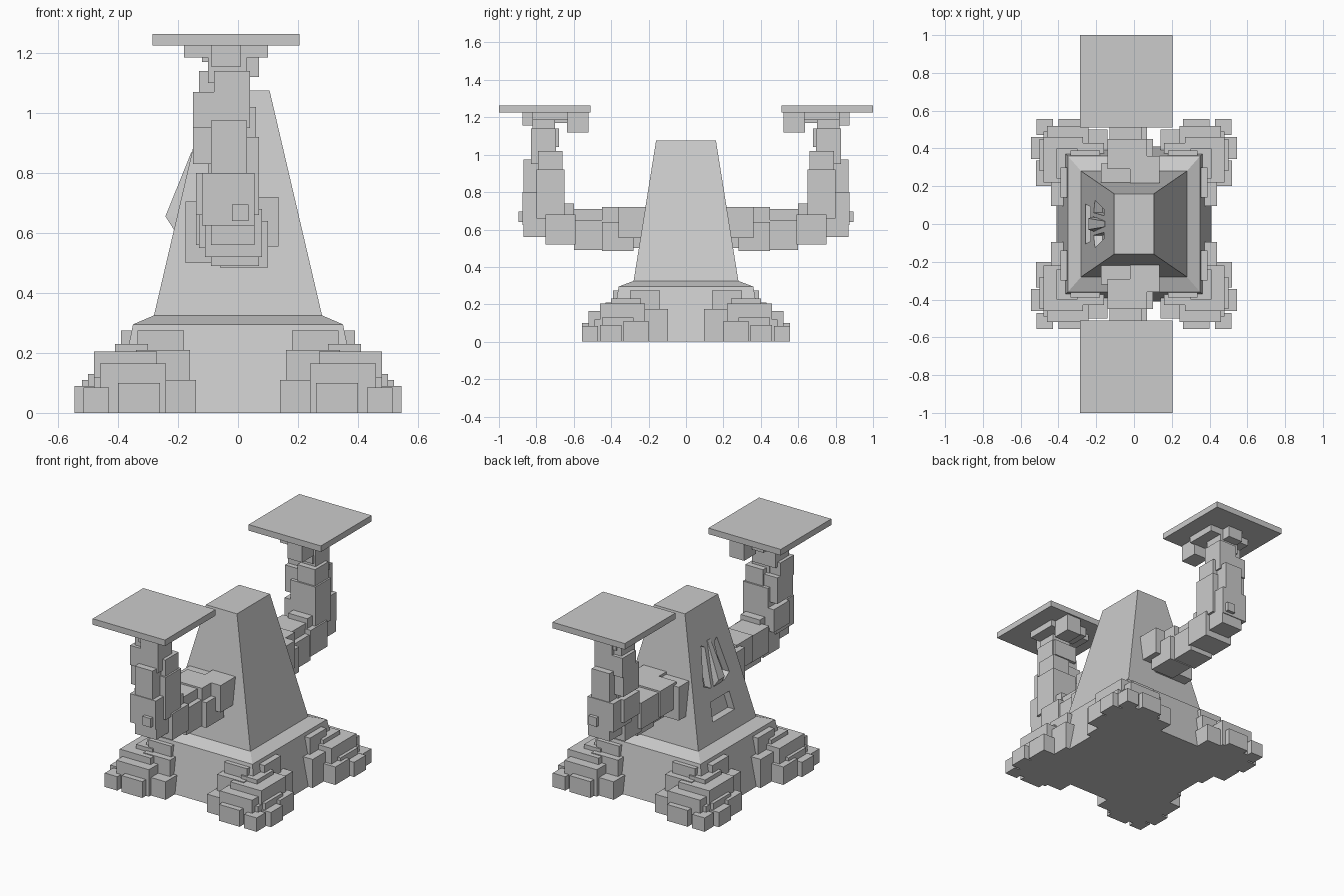
import bpy, bmesh

def make_mesh(name, bm):
    bmesh.ops.recalc_face_normals(bm, faces=bm.faces)
    me = bpy.data.meshes.new(name)
    bm.to_mesh(me)
    bm.free()
    ob = bpy.data.objects.new(name, me)
    bpy.context.collection.objects.link(ob)
    return ob

def loft(name, rings):
    """Connect equal-length rings of points and cap both ends."""
    bm = bmesh.new()
    vs = [[bm.verts.new(p) for p in r] for r in rings]
    n = len(rings[0])
    for a, b in zip(vs, vs[1:]):
        for i in range(n):
            bm.faces.new((a[i], a[(i + 1) % n], b[(i + 1) % n], b[i]))
    bm.faces.new(vs[0])
    bm.faces.new(vs[-1])
    return make_mesh(name, bm)

def boxes(name, specs, sx=1, sy=1):
    """Cluster of blocks given as x0, x1, y0, y1, z0, z1."""
    bm = bmesh.new()
    for x0, x1, y0, y1, z0, z1 in specs:
        r = bmesh.ops.create_cube(bm, size=1)
        for v in r["verts"]:
            v.co.x = sx * (x1 if v.co.x > 0 else x0)
            v.co.y = sy * (y1 if v.co.y > 0 else y0)
            v.co.z = z1 if v.co.z > 0 else z0
    return make_mesh(name, bm)

def rect(hx, hy, z):
    return [(-hx, -hy, z), (hx, -hy, z), (hx, hy, z), (-hx, hy, z)]

def face_x(z):
    """x of the sloping left face at height z"""
    return -0.28 + (z - 0.325) * 0.235

# tapered body on a flared base
body = loft("body", [rect(0.41, 0.41, 0), rect(0.35, 0.36, 0.295),
                     rect(0.28, 0.28, 0.325), rect(0.105, 0.16, 1.075)])

# recessed eyes and mouth
eye = [(0.045, 0.84), (0.075, 0.86), (0.125, 0.64), (0.06, 0.61)]
openings = {
    "eye_left_cutter": eye,
    "eye_right_cutter": [(-y, z) for y, z in eye],
    "mouth_cutter": [(-0.105, 0.43), (0.105, 0.43), (0.09, 0.54), (-0.09, 0.54)],
}
for name, pts in openings.items():
    cutter = loft(name, [[(face_x(z) + d, y, z) for y, z in pts] for d in (-0.05, 0.045)])
    cutter.hide_render = True
    mod = body.modifiers.new(name, "BOOLEAN")
    mod.operation, mod.solver, mod.object = "DIFFERENCE", "EXACT", cutter
    bpy.context.view_layer.objects.active = body
    bpy.ops.object.modifier_apply(modifier=mod.name)
    bpy.data.objects.remove(cutter)

# wedge nose
loft("nose", [[(-0.13, -0.015, 0.87), (-0.155, -0.015, 0.87), (-0.155, 0.015, 0.87), (-0.13, 0.015, 0.87)],
              [(-0.17, -0.04, 0.655), (-0.242, -0.03, 0.655), (-0.242, 0.03, 0.655), (-0.17, 0.04, 0.655)],
              [(-0.18, -0.04, 0.61), (-0.213, -0.04, 0.61), (-0.213, 0.04, 0.61), (-0.18, 0.04, 0.61)]])

# rocky feet at the four corners
foot = [
    (0.14, 0.29, 0.34, 0.50, 0, 0.11),
    (0.26, 0.40, 0.40, 0.555, 0, 0.10),
    (0.24, 0.46, 0.36, 0.52, 0, 0.165),
    (0.16, 0.34, 0.32, 0.43, 0.05, 0.21),
    (0.18, 0.335, 0.28, 0.39, 0.15, 0.275),
    (0.27, 0.48, 0.22, 0.46, 0, 0.205),
    (0.30, 0.41, 0.24, 0.40, 0.15, 0.23),
    (0.29, 0.39, 0.14, 0.30, 0.12, 0.275),
    (0.34, 0.44, 0.095, 0.235, 0, 0.175),
    (0.36, 0.52, 0.20, 0.335, 0, 0.11),
    (0.42, 0.50, 0.28, 0.45, 0, 0.13),
    (0.46, 0.545, 0.345, 0.46, 0, 0.09),
    (0.43, 0.515, 0.47, 0.555, 0, 0.085),
    (0.30, 0.48, 0.38, 0.49, 0, 0.12),
]
for sy, front in ((-1, "front"), (1, "back")):
    for sx, side in ((-1, "left"), (1, "right")):
        boxes(f"{front}_{side}_foot", foot, sx, sy)

# stone arms: forearm out from the body, then upright
lower_arm = [
    (-0.175, 0.05, 0.21, 0.32, 0.50, 0.705),
    (-0.02, 0.135, 0.21, 0.36, 0.555, 0.72),
    (-0.14, 0.07, 0.29, 0.45, 0.56, 0.72),
    (-0.06, 0.10, 0.28, 0.45, 0.485, 0.64),
    (-0.09, 0.07, 0.44, 0.60, 0.49, 0.65),
    (-0.13, 0.04, 0.43, 0.62, 0.55, 0.71),
    (-0.11, 0.08, 0.59, 0.75, 0.52, 0.68),
    (-0.08, 0.05, 0.60, 0.72, 0.60, 0.74),
    (-0.09, 0.055, 0.73, 0.87, 0.56, 0.66),
]
upper_arm = [
    (-0.12, 0.055, 0.70, 0.875, 0.625, 0.80),
    (-0.02, 0.035, 0.86, 0.895, 0.64, 0.695),
    (-0.14, 0.07, 0.65, 0.80, 0.66, 0.80),
    (-0.10, 0.07, 0.65, 0.80, 0.75, 0.92),
    (-0.09, 0.03, 0.72, 0.87, 0.78, 0.975),
    (-0.15, -0.03, 0.67, 0.82, 0.83, 0.99),
    (-0.06, 0.06, 0.66, 0.79, 0.88, 1.02),
    (-0.15, -0.04, 0.70, 0.83, 0.95, 1.07),
    (-0.08, 0.04, 0.695, 0.83, 0.95, 1.14),
    (-0.13, 0.03, 0.68, 0.81, 1.04, 1.14),
    (-0.10, 0.03, 0.70, 0.82, 1.10, 1.19),
]
# blocky hand with palm and fingers
hand = [
    (-0.18, 0.10, 0.63, 0.82, 1.185, 1.226),
    (-0.09, 0.01, 0.80, 0.875, 1.155, 1.226),
    (-0.03, 0.07, 0.52, 0.635, 1.12, 1.226),
    (-0.12, -0.04, 0.58, 0.70, 1.17, 1.226),
]
for sy, side in ((-1, "front"), (1, "back")):
    boxes(f"{side}_lower_arm", lower_arm, 1, sy)
    boxes(f"{side}_upper_arm", upper_arm, 1, sy)
    boxes(f"{side}_hand", hand, 1, sy)
    # square tray
    boxes(f"{side}_tray", [(-0.285, 0.205, 0.51, 1.0, 1.225, 1.262)], 1, sy)
